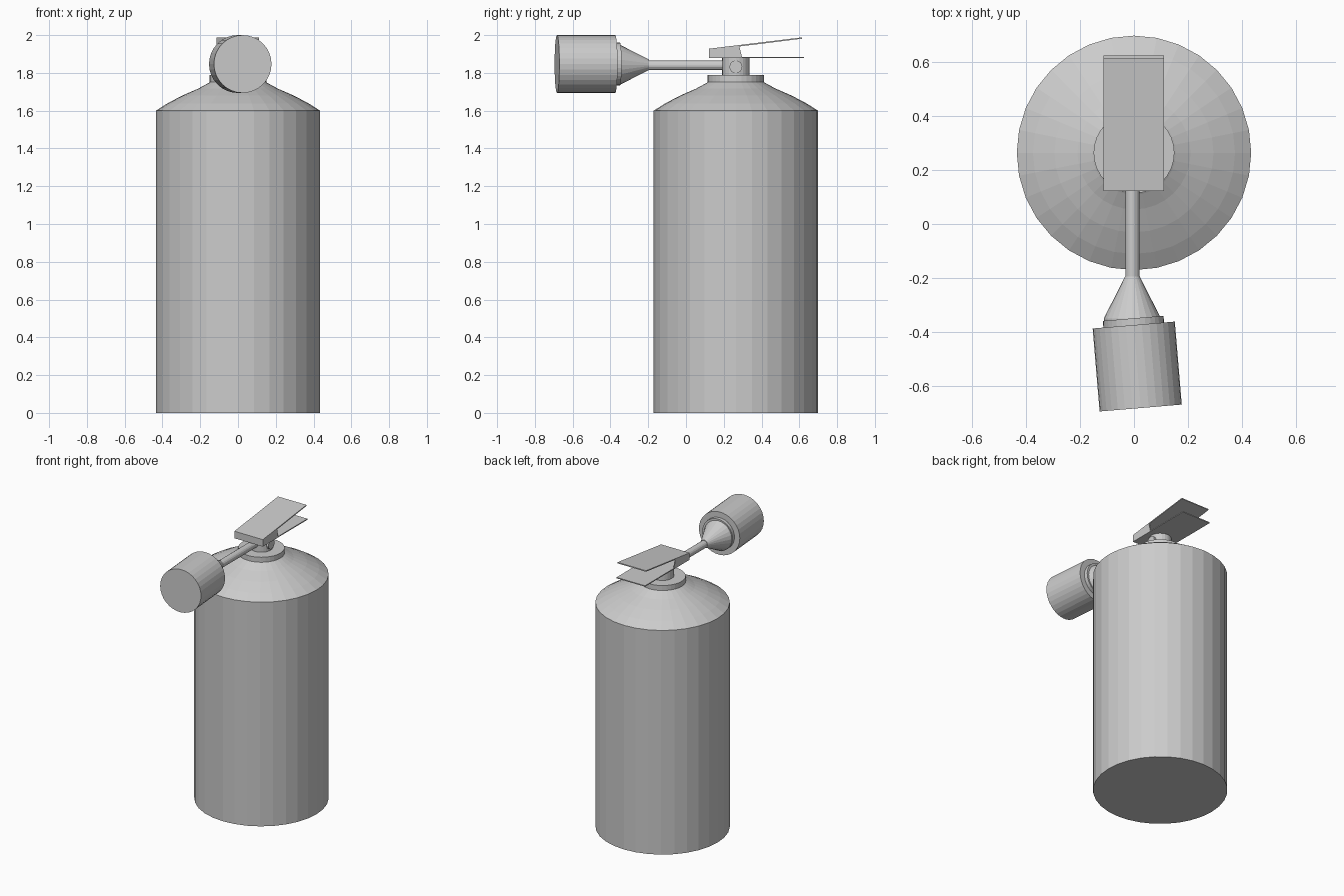
import bpy, bmesh, math
from mathutils import Matrix, Vector

if "Cube" in bpy.data.objects:
    bpy.data.objects.remove(bpy.data.objects["Cube"])


def finish(name, bm, matrix=None):
    bmesh.ops.recalc_face_normals(bm, faces=bm.faces)
    mesh = bpy.data.meshes.new(name)
    bm.to_mesh(mesh)
    bm.free()
    obj = bpy.data.objects.new(name, mesh)
    if matrix:
        obj.matrix_world = matrix
    bpy.context.collection.objects.link(obj)
    return obj


def lathe(name, profile, sides, matrix):
    """Capped solid of revolution from (radius, height) pairs along local z."""
    bm = bmesh.new()
    rings = [[bm.verts.new((r * math.cos(2 * math.pi * i / sides),
                            r * math.sin(2 * math.pi * i / sides), h))
              for i in range(sides)] for r, h in profile]
    for a, b in zip(rings, rings[1:]):
        for i in range(sides):
            j = (i + 1) % sides
            bm.faces.new((a[i], a[j], b[j], b[i]))
    bm.faces.new(rings[0])
    bm.faces.new(rings[-1])
    return finish(name, bm, matrix)


def slab(name, outline, x0, x1):
    """Extrude a (y, z) outline from x0 to x1."""
    bm = bmesh.new()
    face = bm.faces.new([bm.verts.new((x0, y, z)) for y, z in outline])
    ext = bmesh.ops.extrude_face_region(bm, geom=[face])
    verts = [g for g in ext["geom"] if isinstance(g, bmesh.types.BMVert)]
    bmesh.ops.translate(bm, verts=verts, vec=(x1 - x0, 0, 0))
    return finish(name, bm)


CY = 0.264
upright = Matrix.Translation((0, CY, 0))

# Tank with domed shoulder
lathe("tank", [(0.435, 0), (0.435, 1.6), (0.375, 1.638), (0.295, 1.68),
               (0.21, 1.717), (0.155, 1.747), (0.14, 1.757)], 32, upright)

# Collar and valve body
lathe("collar", [(0.15, 1.752), (0.15, 1.788)], 32, upright)
lathe("valve", [(0.073, 1.78), (0.073, 1.878)], 24, upright)

# Round stub on the side of the valve
to_x = Matrix.Rotation(math.pi / 2, 4, 'Y')
lathe("valve_stub", [(0.034, 0), (0.034, 0.08)], 16,
      Matrix.Translation((0, CY, 1.832)) @ to_x)

# Discharge pipe and flared cone, pointing to the front
to_front = Matrix.Rotation(math.pi / 2, 4, 'X')
lathe("pipe", [(0.026, -0.22), (0.026, 0.2)], 16,
      Matrix.Translation((-0.006, 0, 1.84)) @ to_front)
lathe("flare", [(0.027, 0.195), (0.106, 0.35), (0.106, 0.37)], 24,
      Matrix.Translation((-0.006, 0, 1.843)) @ to_front)

# Nozzle drum and its rear ring, slightly turned about z
turned = (Matrix.Translation((-0.001, -0.375, 1.847))
          @ Matrix.Rotation(math.radians(4.8), 4, 'Z') @ to_front)
lathe("nozzle_drum", [(0.153, 0), (0.153, 0.309)], 32, turned)
lathe("nozzle_ring", [(0.113, -0.025), (0.113, 0.02)], 32, turned)

# Lower handle and raised upper lever
X0, X1 = -0.114, 0.111
slab("lower_handle", [(0.122, 1.878), (0.625, 1.878), (0.625, 1.885), (0.122, 1.885)], X0, X1)
slab("upper_lever", [(0.122, 1.92), (0.615, 1.981), (0.614, 1.988), (0.122, 1.928)], X0, X1)

# Lever bracket: front plate and two cheeks
slab("bracket_front", [(0.122, 1.882), (0.128, 1.882), (0.128, 1.925), (0.122, 1.925)], X0, X1)
cheek = [(0.122, 1.882), (0.297, 1.882), (0.282, 1.943), (0.122, 1.923)]
for side, x in (("left", X0), ("right", X1 - 0.006)):
    slab("bracket_cheek_" + side, cheek, x, x + 0.006)
